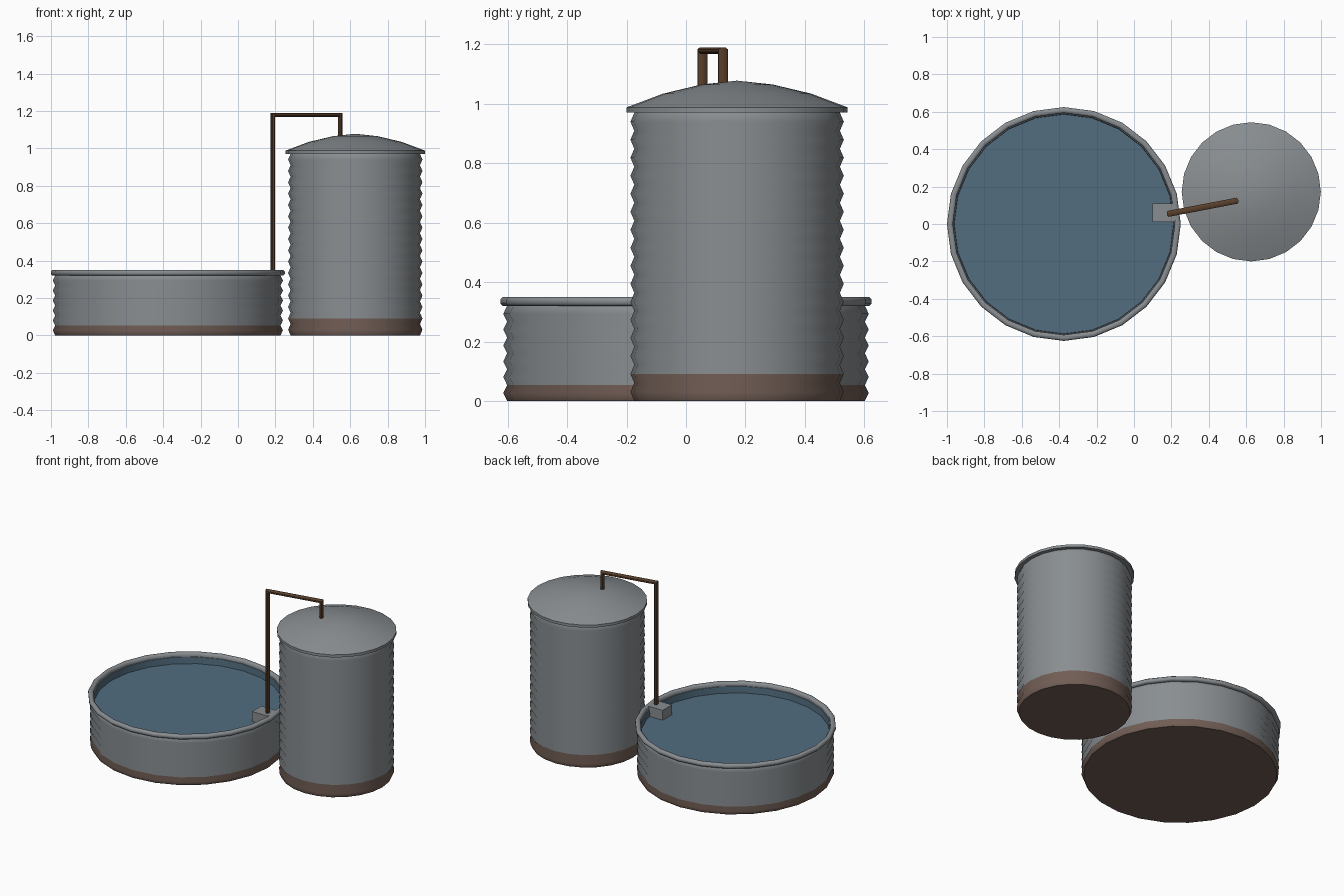
import bpy, bmesh, math
from mathutils import Vector

cube = bpy.data.objects.get("Cube")
if cube:
    bpy.data.objects.remove(cube, do_unlink=True)


def material(name, rgb):
    m = bpy.data.materials.new(name)
    m.use_nodes = True
    m.diffuse_color = (*rgb, 1)
    m.node_tree.nodes["Principled BSDF"].inputs["Base Color"].default_value = (*rgb, 1)
    return m


STEEL = material("galvanised grey", (0.25, 0.27, 0.285))
RUST = material("rusty base", (0.165, 0.11, 0.09))
WATER = material("water blue", (0.085, 0.155, 0.215))
PIPE = material("pipe brown", (0.1, 0.05, 0.024))


def finish(name, bm, mats, location=(0, 0, 0), angle=55):
    bmesh.ops.recalc_face_normals(bm, faces=bm.faces)
    mesh = bpy.data.meshes.new(name)
    bm.to_mesh(mesh)
    bm.free()
    obj = bpy.data.objects.new(name, mesh)
    bpy.context.collection.objects.link(obj)
    obj.location = location
    for m in mats:
        mesh.materials.append(m)
    bpy.ops.object.select_all(action='DESELECT')
    obj.select_set(True)
    bpy.context.view_layer.objects.active = obj
    bpy.ops.object.shade_smooth_by_angle(angle=math.radians(angle))
    return obj


def lathe(name, profile, mats, location, rust_top=0, sides=24):
    """Revolve (radius, height) points; faces below rust_top take the second material."""
    bm = bmesh.new()
    verts = [bm.verts.new((r, 0, z)) for r, z in profile]
    edges = [bm.edges.new(pair) for pair in zip(verts, verts[1:])]
    bmesh.ops.spin(bm, geom=verts + edges, cent=(0, 0, 0), axis=(0, 0, 1),
                   angle=math.tau, steps=sides, use_merge=True)
    bmesh.ops.remove_doubles(bm, verts=bm.verts, dist=0.0005)
    for f in bm.faces:
        f.material_index = int(f.calc_center_median().z < rust_top)
    return finish(name, bm, mats, location)


def corrugation(inner, outer, height, ridges):
    """Zigzag wall profile starting and ending in a valley."""
    count = ridges * 2
    return [(outer if i % 2 else inner, height * i / count) for i in range(count + 1)]


TROUGH = (-0.375, 0, 0)
TANK = (0.627, 0.172, 0)

# Trough: corrugated wall, rolled rim and inner lip
trough_wall = corrugation(0.602, 0.615, 0.32, 6)
lathe("trough", [(0, 0)] + trough_wall +
      [(0.617, 0.32), (0.625, 0.327), (0.625, 0.342), (0.617, 0.35),
       (0.601, 0.35), (0.593, 0.342), (0.593, 0.325), (0.588, 0.325)],
      [STEEL, RUST], TROUGH, rust_top=0.052)

# Water with the wet lining above it
lathe("water", [(0.588, 0.325), (0.586, 0.28), (0, 0.28)], [WATER], TROUGH)

# Tank: corrugated wall on a rusty base
tank_wall = corrugation(0.346, 0.359, 0.97, 16)
lathe("tank", [(0, 0)] + tank_wall, [STEEL, RUST], TANK, rust_top=0.0905)

# Domed roof with a short vertical eave
lathe("tank_roof",
      [(0.34, 0.97), (0.372, 0.97), (0.372, 0.988), (0.25, 1.034),
       (0.12, 1.065), (0, 1.078)], [STEEL], TANK)

# Outlet box inside the trough
bm = bmesh.new()
bmesh.ops.create_cube(bm, size=1)
bmesh.ops.scale(bm, vec=(0.12, 0.1, 0.09), verts=bm.verts)
finish("outlet_box", bm, [STEEL], (0.16, 0.06, 0.303), angle=30)

# Feed pipe: mitred sweep up from the box, across, and down into the roof
low, high = Vector((0.187, 0.055, 0)), Vector((0.547, 0.124, 0))
along = (high - low).normalized()
across = Vector((-along.y, along.x, 0))
up = Vector((0, 0, 1))
path = [(low + up * 0.33, -along), (low + up * 1.179, up - along),
        (high + up * 1.179, up + along), (high + up * 1.04, along)]
bm = bmesh.new()
rings = []
for point, mitre in path:
    turns = [math.tau * (i + 0.5) / 8 for i in range(8)]
    rings.append([bm.verts.new(point + mitre * 0.012 * math.cos(t) +
                               across * 0.0175 * math.sin(t)) for t in turns])
for a, b in zip(rings, rings[1:]):
    for i in range(8):
        j = (i + 1) % 8
        bm.faces.new((a[i], a[j], b[j], b[i]))
bm.faces.new(rings[0])
bm.faces.new(rings[-1])
finish("feed_pipe", bm, [PIPE], angle=50)
